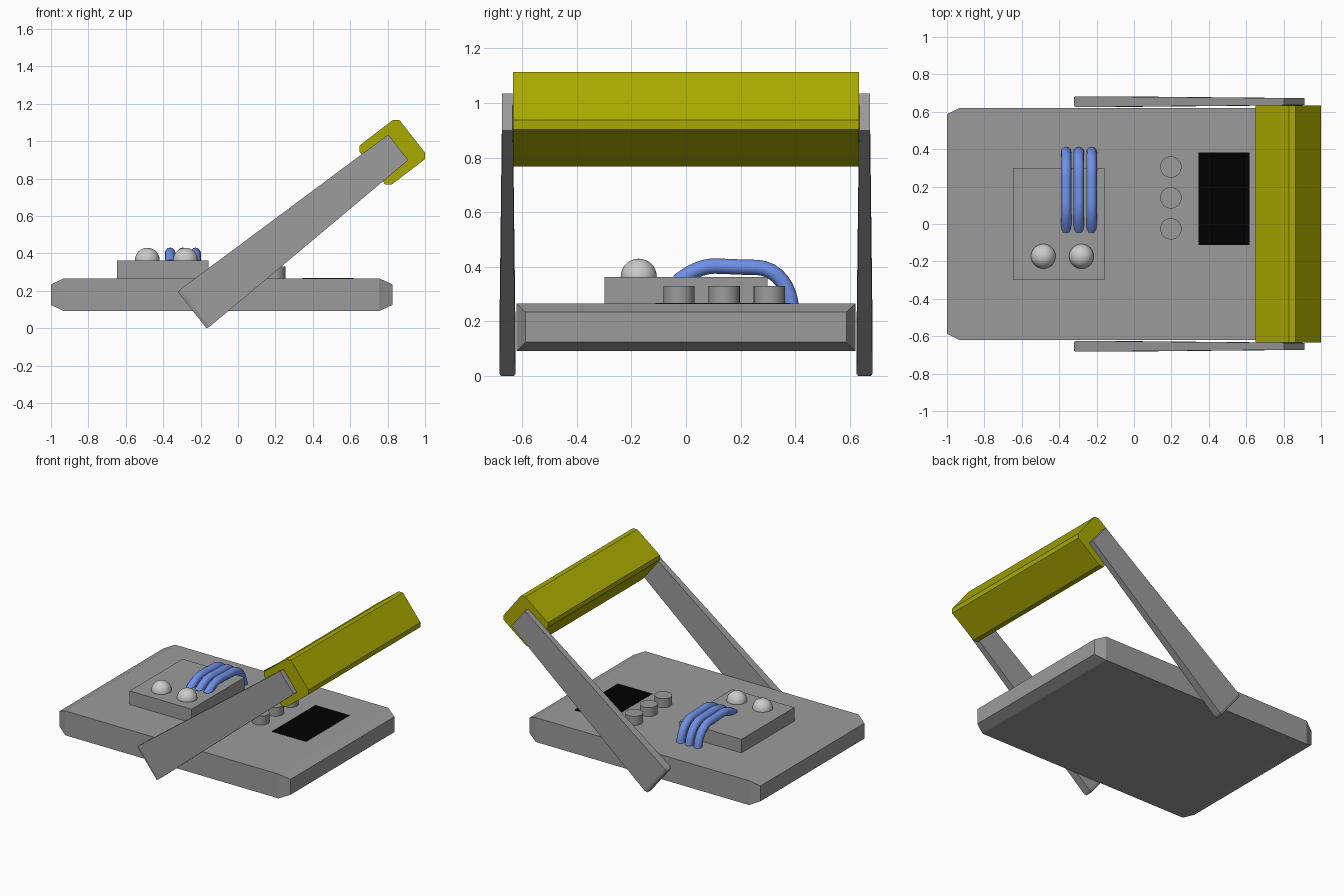
import bpy, bmesh, math
from mathutils import Vector

if "Cube" in bpy.data.objects:
    bpy.data.objects.remove(bpy.data.objects["Cube"])


def material(name, rgb):
    m = bpy.data.materials.new(name)
    m.diffuse_color = (*rgb, 1)
    m.use_nodes = True
    m.node_tree.nodes["Principled BSDF"].inputs["Base Color"].default_value = m.diffuse_color
    return m


yellow = material("yellow", (0.4, 0.4, 0.0))
blue = material("blue", (0.16, 0.28, 0.8))
black = material("black", (0.0, 0.0, 0.0))
grey = material("dark_grey", (0.33, 0.33, 0.33))


def loft(name, rings, mat=grey):
    """Skin a list of equal-length point rings and cap both ends."""
    bm = bmesh.new()
    vs = [[bm.verts.new(p) for p in r] for r in rings]
    n = len(rings[0])
    for a, b in zip(vs, vs[1:]):
        for i in range(n):
            j = (i + 1) % n
            bm.faces.new((a[i], a[j], b[j], b[i]))
    bm.faces.new(vs[0])
    bm.faces.new(vs[-1])
    bmesh.ops.recalc_face_normals(bm, faces=bm.faces)
    me = bpy.data.meshes.new(name)
    bm.to_mesh(me)
    bm.free()
    ob = bpy.data.objects.new(name, me)
    bpy.context.collection.objects.link(ob)
    me.materials.append(mat)
    return ob


def rect_x(x, hy, z0, z1):
    return [(x, -hy, z0), (x, hy, z0), (x, hy, z1), (x, -hy, z1)]


def box(name, x0, x1, y0, y1, z0, z1, mat=grey):
    r = [(x0, y0), (x1, y0), (x1, y1), (x0, y1)]
    return loft(name, [[(x, y, z) for x, y in r] for z in (z0, z1)], mat)


# Base plate with tapered ends
loft("base_plate", [rect_x(-1.0, 0.587, 0.124, 0.234),
                    rect_x(-0.932, 0.62, 0.092, 0.266),
                    rect_x(0.755, 0.62, 0.092, 0.266),
                    rect_x(0.826, 0.587, 0.124, 0.234)])

# Raised block and dark screen
box("raised_block", -0.648, -0.158, -0.299, 0.299, 0.26, 0.363)
box("screen", 0.345, 0.617, -0.112, 0.382, 0.262, 0.2675, black)

# Domes on the block
for i, x in enumerate((-0.485, -0.281)):
    bpy.ops.mesh.primitive_uv_sphere_add(segments=32, ring_count=16, radius=0.066,
                                         location=(x, -0.173, 0.364))
    bpy.context.object.name = f"dome_{i}"
    bpy.ops.object.shade_smooth()

# Round knobs
for i, y in enumerate((-0.026, 0.14, 0.305)):
    bpy.ops.mesh.primitive_cylinder_add(vertices=32, radius=0.057, depth=0.073,
                                        location=(0.197, y, 0.2935))
    bpy.context.object.name = f"knob_{i}"
    bpy.context.object.data.materials.append(grey)
    bpy.ops.object.shade_smooth_by_angle(angle=math.radians(30))

# Cables: (left handle, point, right handle) in y, z
path = [((-0.06, 0.32), (-0.03, 0.345), (0.02, 0.385)),
        ((0.06, 0.402), (0.105, 0.403), (0.15, 0.402)),
        ((0.21, 0.398), (0.26, 0.398), (0.335, 0.395)),
        ((0.381, 0.325), (0.386, 0.25), (0.388, 0.22))]
for i, x in enumerate((-0.363, -0.295, -0.227)):
    cu = bpy.data.curves.new(f"cable_{i}", "CURVE")
    cu.dimensions = "3D"
    cu.bevel_depth = 0.028
    cu.bevel_resolution = 4
    cu.resolution_u = 8
    cu.use_fill_caps = True
    sp = cu.splines.new("BEZIER")
    sp.bezier_points.add(len(path) - 1)
    for p, (l, c, r) in zip(sp.bezier_points, path):
        p.handle_left_type = p.handle_right_type = "FREE"
        p.co, p.handle_left, p.handle_right = (x, *c), (x, *l), (x, *r)
    cu.materials.append(blue)
    bpy.context.collection.objects.link(bpy.data.objects.new(f"cable_{i}", cu))

# Tapered swing arms: stations of (distance, half width, half thickness)
start, end = Vector((-0.245, 0, 0.0965)), Vector((0.857, 0, 0.967))
length = (end - start).length
d = (end - start).normalized()
n = Vector((-d.z, 0, d.x))
side = Vector((0, 1, 0))
for label, s in (("front", -1), ("back", 1)):
    rings = []
    for t, w, h in ((0, 0.123, 0.023), (0.018, 0.127, 0.029), (length, 0.087, 0.019)):
        c = start + d * t + side * (0.654 * s)
        rings.append([c + n * w * a + side * h * b
                      for a, b in ((1, 1), (1, -1), (-1, -1), (-1, 1))])
    loft(f"{label}_arm", rings)

# Chamfered handle bar
profile = [(0.828, 1.113), (0.863, 1.113), (1.0, 0.938), (1.0, 0.904),
           (0.822, 0.768), (0.787, 0.768), (0.65, 0.943), (0.65, 0.977)]
loft("handle_bar", [[(x, y, z) for x, z in profile] for y in (-0.633, 0.633)], yellow)
